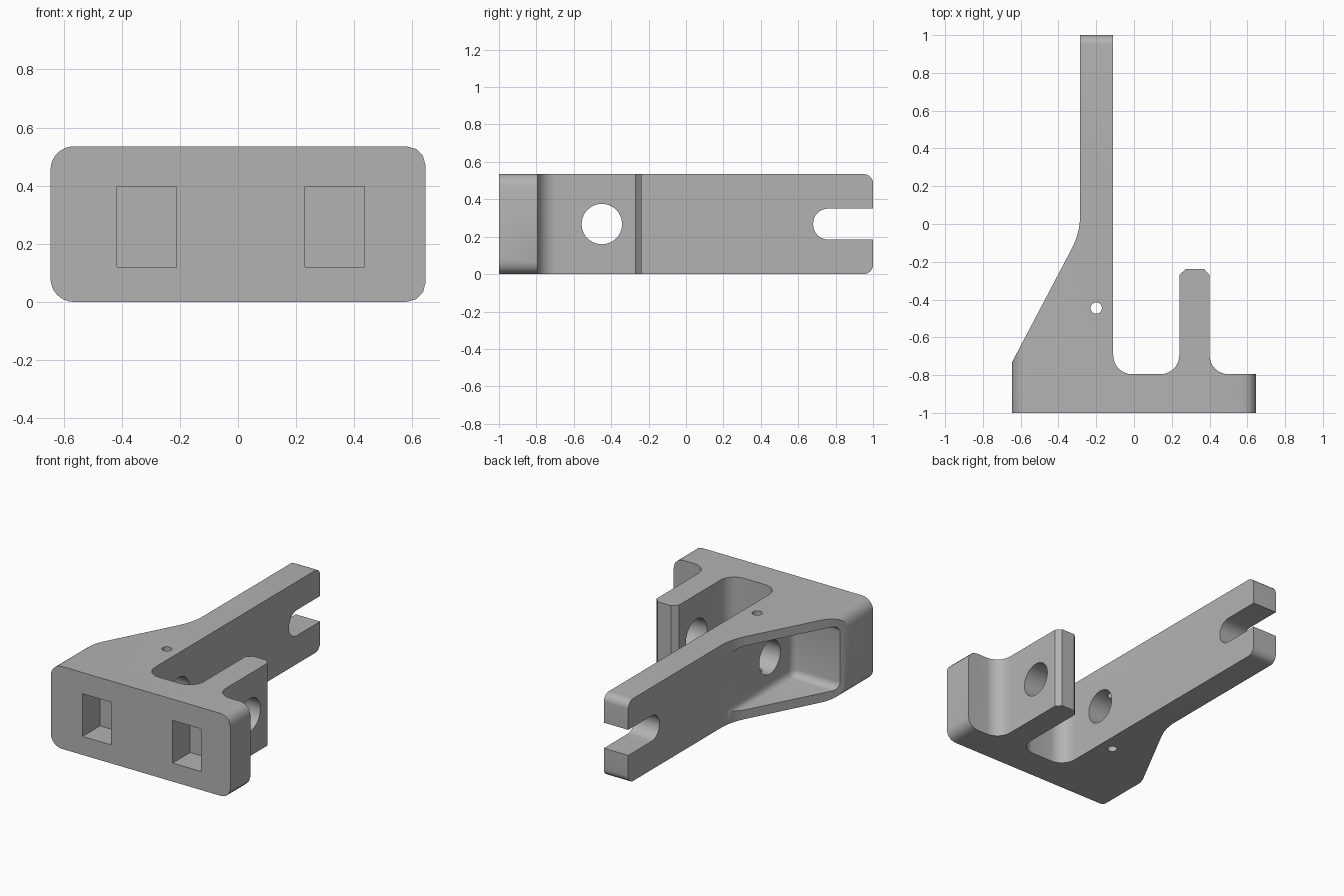
import bpy, bmesh, math
from mathutils import Vector

cube = bpy.data.objects.get("Cube")
if cube:
    bpy.data.objects.remove(cube, do_unlink=True)

H = 0.535          # overall height
MID = H / 2

grey = bpy.data.materials.new("plain grey")
grey.use_nodes = True
grey.diffuse_color = (0.45, 0.45, 0.45, 1)
grey.node_tree.nodes["Principled BSDF"].inputs["Base Color"].default_value = (0.45, 0.45, 0.45, 1)


def prism(name, outline, axis, lo, hi):
    """Extrude a 2D outline along an axis; the outline uses the other two axes in order."""
    def place(p, d):
        c = list(p)
        c.insert("xyz".index(axis), d)
        return Vector(c)
    bm = bmesh.new()
    face = bm.faces.new([bm.verts.new(place(p, lo)) for p in outline])
    top = bmesh.ops.extrude_face_region(bm, geom=[face])["geom"]
    bmesh.ops.translate(bm, vec=place((0, 0), hi - lo),
                        verts=[v for v in top if isinstance(v, bmesh.types.BMVert)])
    bmesh.ops.recalc_face_normals(bm, faces=bm.faces)
    mesh = bpy.data.meshes.new(name)
    bm.to_mesh(mesh)
    bm.free()
    mesh.materials.append(grey)
    ob = bpy.data.objects.new(name, mesh)
    bpy.context.collection.objects.link(ob)
    return ob


def arc(cx, cy, r, start, end, n=8):
    return [(cx + r * math.cos(math.radians(start + (end - start) * i / n)),
             cy + r * math.sin(math.radians(start + (end - start) * i / n))) for i in range(n + 1)]


def rounded_rect(x0, x1, y0, y1, r_left, r_right, n_left=8, n_right=8):
    return (arc(x1 - r_right, y0 + r_right, r_right, -90, 0, n_right)
            + arc(x1 - r_right, y1 - r_right, r_right, 0, 90, n_right)
            + arc(x0 + r_left, y1 - r_left, r_left, 90, 180, n_left)
            + arc(x0 + r_left, y0 + r_left, r_left, 180, 270, n_left))


def circle(cx, cy, r, n):
    return arc(cx, cy, r, 0, 360, n)[:-1]


def boolean(target, cutter, operation="DIFFERENCE"):
    mod = target.modifiers.new(cutter.name, "BOOLEAN")
    mod.operation, mod.solver, mod.object = operation, "EXACT", cutter
    cutter.hide_render = True


# Plan outline: mounting plate, long arm with sloped gusset, short post
plan = [(-0.645, -1), (0.645, -1), (0.645, -0.795)]
plan += arc(0.5, -0.695, 0.1, 270, 180)
plan += [(0.4, -0.27), (0.37, -0.237), (0.275, -0.237), (0.24, -0.27)]
plan += arc(0.14, -0.695, 0.1, 0, -90)
plan += arc(-0.01, -0.695, 0.1, 270, 180)
plan += [(-0.11, 1), (-0.285, 1)]
plan += arc(-0.675, 0.05, 0.39, 0, -28)
plan += [(-0.645, -0.73)]
bracket = prism("bracket", plan, "z", 0, H)

# Rounded ends of the plate and of the arm tip
cutters = []


def cut(ob, operation="DIFFERENCE"):
    boolean(bracket, ob, operation)
    cutters.append(ob)


cut(prism("plate_rounding", rounded_rect(-0.645, 0.645, 0, H, 0.08, 0.065, 8, 3), "y", -1.1, 1.1), "INTERSECT")
cut(prism("tip_rounding", rounded_rect(-1.2, 1, 0, H, 0.05, 0.05), "x", -1, 1), "INTERSECT")

# Open slot in the arm tip
cut(prism("tip_slot", rounded_rect(0.68, 1.3, MID - 0.083, MID + 0.083, 0.08, 0.05), "x", -0.5, 0.1))

# Side pocket between the two gusset flanges, with filleted inner edges
pocket = prism("gusset_pocket", [(-0.69, 0.06), (0.3, 0.06), (0.3, H - 0.06), (-0.69, H - 0.06)], "x", -1, -0.287)
bevel = pocket.modifiers.new("fillet", "BEVEL")
bevel.width, bevel.segments = 0.045, 5
cut(pocket)

# Cross hole through arm and post, and a small vertical pin hole
cut(prism("cross_hole", circle(-0.45, MID, 0.108, 40), "x", -0.6, 0.6))
cut(prism("pin_hole", circle(-0.2, -0.445, 0.03, 20), "z", -0.1, H + 0.1))

# Two rectangular recesses in the front
for side, x0 in (("right", -0.417), ("left", 0.23)):
    x1, z0, z1 = x0 + 0.206, 0.12, 0.397
    cut(prism(side + "_recess", [(x0, z0), (x1, z0), (x1, z1), (x0, z1)], "y", -1.1, -0.82))

# Bake the cuts, drop the cutters and shade
depsgraph = bpy.context.evaluated_depsgraph_get()
baked = bpy.data.meshes.new_from_object(bracket.evaluated_get(depsgraph))
bracket.modifiers.clear()
bracket.data = baked
baked.materials.clear()
baked.materials.append(grey)
for poly in baked.polygons:
    poly.material_index = 0
for ob in cutters:
    bpy.data.objects.remove(ob, do_unlink=True)
bpy.ops.object.select_all(action="DESELECT")
bracket.select_set(True)
bpy.context.view_layer.objects.active = bracket
bpy.ops.object.shade_smooth_by_angle(angle=math.radians(32))
